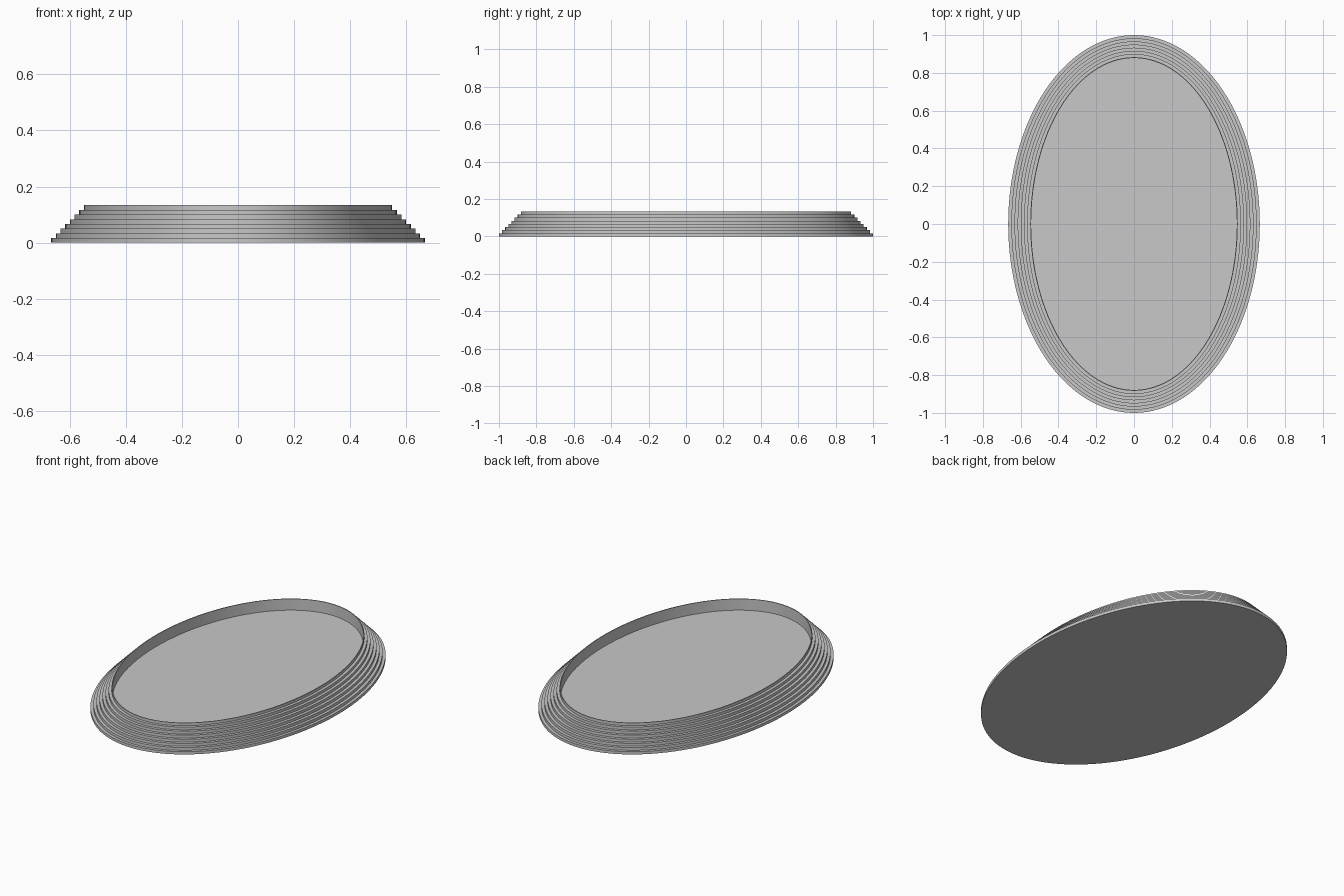
import bpy, bmesh, math

if "Cube" in bpy.data.objects:
    bpy.data.objects.remove(bpy.data.objects["Cube"])

SEGMENTS = 128
HALF_X, HALF_Y = 0.666, 1.0
LAYERS = 8
STEP = 1 / 60          # layer height and setback
WALL = 0.005           # rim thickness
FLOOR_Z = 4 * STEP     # recessed floor height

grey = bpy.data.materials.new("plain grey")
grey.diffuse_color = (0.58, 0.58, 0.58, 1)
grey.use_nodes = True
grey.node_tree.nodes["Principled BSDF"].inputs["Base Color"].default_value = grey.diffuse_color


def oval_lathe(name, profile):
    """Sweep (inset, z) points round an oval and cap both ends."""
    bm = bmesh.new()
    rings = []
    for inset, z in profile:
        ring = []
        for i in range(SEGMENTS):
            a = 2 * math.pi * i / SEGMENTS
            ring.append(bm.verts.new(((HALF_X - inset) * math.cos(a),
                                      (HALF_Y - inset) * math.sin(a), z)))
        rings.append(ring)
    for low, high in zip(rings, rings[1:]):
        for i in range(SEGMENTS):
            j = (i + 1) % SEGMENTS
            bm.faces.new((low[i], low[j], high[j], high[i]))
    bm.faces.new(rings[0][::-1])
    bm.faces.new(rings[-1])
    mesh = bpy.data.meshes.new(name)
    bm.to_mesh(mesh)
    bm.free()
    mesh.materials.append(grey)
    obj = bpy.data.objects.new(name, mesh)
    bpy.context.collection.objects.link(obj)
    bpy.context.view_layer.objects.active = obj
    obj.select_set(True)
    bpy.ops.object.shade_smooth_by_angle(angle=math.radians(30))
    return obj


# Stepped outside, from the base up to the rim
profile = []
for k in range(LAYERS):
    profile += [(k * STEP, k * STEP), (k * STEP, (k + 1) * STEP)]

# Thin rim, inner wall and recessed floor
inner = (LAYERS - 1) * STEP + WALL
profile += [(inner, LAYERS * STEP), (inner, FLOOR_Z)]

oval_lathe("stepped_oval_tray", profile)
